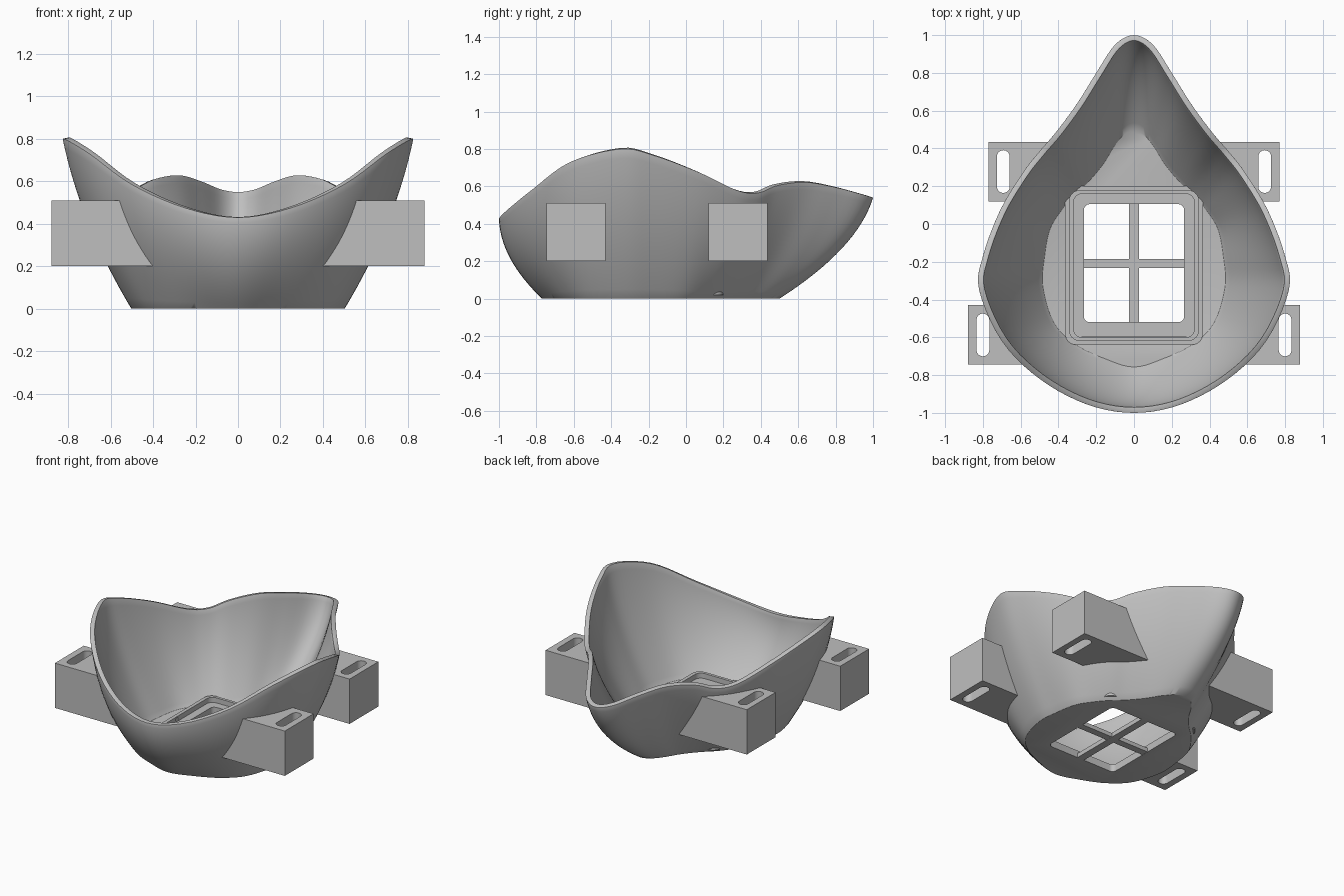
import bpy, bmesh, math
from mathutils import Vector

cube = bpy.data.objects.get("Cube")
if cube:
    bpy.data.objects.remove(cube, do_unlink=True)

grey = bpy.data.materials.new("matte grey")
grey.use_nodes = True
colour = (0.52, 0.52, 0.52, 1)
grey.diffuse_color = colour
grey.node_tree.nodes["Principled BSDF"].inputs["Base Color"].default_value = colour


def make(name, bm):
    bmesh.ops.recalc_face_normals(bm, faces=bm.faces)
    mesh = bpy.data.meshes.new(name)
    bm.to_mesh(mesh)
    bm.free()
    obj = bpy.data.objects.new(name, mesh)
    bpy.context.collection.objects.link(obj)
    mesh.materials.append(grey)
    return obj


def apply(obj, mod):
    bpy.ops.object.select_all(action="DESELECT")
    bpy.context.view_layer.objects.active = obj
    obj.select_set(True)
    bpy.ops.object.modifier_apply(modifier=mod.name)


def cut(obj, cutter, keep=False):
    mod = obj.modifiers.new("cut", "BOOLEAN")
    mod.operation, mod.solver, mod.object = "DIFFERENCE", "EXACT", cutter
    apply(obj, mod)
    if not keep:
        bpy.data.objects.remove(cutter, do_unlink=True)


def smooth(obj, angle):
    bpy.ops.object.select_all(action="DESELECT")
    bpy.context.view_layer.objects.active = obj
    obj.select_set(True)
    bpy.ops.object.shade_smooth_by_angle(angle=math.radians(angle))


def rounded_prism(name, cx, cy, hx, hy, r, z0, z1, steps=6):
    bm = bmesh.new()
    ring = []
    for q, (sx, sy) in enumerate(((1, 1), (-1, 1), (-1, -1), (1, -1))):
        for i in range(steps + 1):
            a = (q + i / steps) * math.pi / 2
            ring.append(bm.verts.new((cx + sx * (hx - r) + r * math.cos(a),
                                      cy + sy * (hy - r) + r * math.sin(a), z0)))
    bmesh.ops.remove_doubles(bm, verts=ring, dist=1e-5)
    face = bm.faces.new(bm.verts)
    top = bmesh.ops.extrude_face_region(bm, geom=[face])["geom"]
    bmesh.ops.translate(bm, vec=(0, 0, z1 - z0),
                        verts=[v for v in top if isinstance(v, bmesh.types.BMVert)])
    return make(name, bm)


def box(name, x0, x1, y0, y1, z0, z1):
    bm = bmesh.new()
    bmesh.ops.create_cube(bm, size=1)
    for v in bm.verts:
        v.co = ((x0 + x1) / 2 + v.co.x * (x1 - x0), (y0 + y1) / 2 + v.co.y * (y1 - y0),
                (z0 + z1) / 2 + v.co.z * (z1 - z0))
    return make(name, bm)


# Half outline stations, front to back: rim x y z, base x y, outward bulge
stations = [
    (0, -1, .43, 0, -.77, .055), (.25, -.955, .475, .16, -.725, .05),
    (.5, -.82, .585, .32, -.65, .045), (.7, -.62, .73, .44, -.53, .045),
    (.82, -.35, .8, .5, -.33, .04), (.8, -.17, .765, .49, -.17, .04),
    (.71, .07, .675, .46, -.02, .04), (.59, .27, .58, .39, .09, .04),
    (.5, .385, .565, .33, .16, .04), (.41, .49, .605, .26, .225, .04),
    (.3, .64, .622, .18, .32, .045), (.2, .8, .595, .12, .415, .06),
    (.1, .95, .555, .06, .48, .08), (0, 1, .54, 0, .5, .085)]
mirrored = [(-s[0], s[1], s[2], -s[3], s[4], s[5]) for s in stations[-2:0:-1]]
loop = stations + mirrored


def spline(i, t):
    p = [loop[(i + k) % len(loop)] for k in (-1, 0, 1, 2)]
    return [.5 * (2 * b + (c - a) * t + (2 * a - 5 * b + 4 * c - d) * t * t
                  + (3 * b - a - 3 * c + d) * t ** 3) for a, b, c, d in zip(*p)]


columns = [spline(i, k / 5) for i in range(len(loop)) for k in range(5)]


def shell_mesh(name, capped):
    bm = bmesh.new()
    rows = 16
    rings = []
    for j in range(rows + 1):
        s = j / rows
        ring = []
        for rx, ry, rz, bx, by, bulge in columns:
            out = Vector((rx - bx, ry - by)).normalized() * bulge * 4 * s * (1 - s)
            ring.append(bm.verts.new((bx + (rx - bx) * s + out.x,
                                      by + (ry - by) * s + out.y, rz * s)))
        rings.append(ring)
    n = len(columns)
    for lo, hi in zip(rings, rings[1:]):
        for i in range(n):
            bm.faces.new((lo[i], lo[(i + 1) % n], hi[(i + 1) % n], hi[i]))
    bm.faces.new(rings[0][::-1])
    if capped:
        centre = bm.verts.new((0, -.1, .62))
        for i in range(n):
            bm.faces.new((rings[-1][i], rings[-1][(i + 1) % n], centre))
    return make(name, bm)


# Strap blocks, trimmed to the outside of the shell
volume = shell_mesh("shell_volume", True)
for side, sx in (("left", 1), ("right", -1)):
    for place, inner, outer, y0, y1, slot in (("front", .28, .88, -.745, -.43, .8),
                                              ("back", .1, .77, .12, .435, .692)):
        block = box(f"{place}_{side}_strap_block", *sorted((sx * inner, sx * outer)),
                    y0, y1, .2, .51)
        cut(block, rounded_prism("slot_cutter", sx * slot, (y0 + y1) / 2,
                                 .034, .113, .0339, .1, .6, 8))
        cut(block, volume, keep=True)
        smooth(block, 25)
bpy.data.objects.remove(volume, do_unlink=True)

# Cup shell with a wall, a softened lip and a window in the floor
shell = shell_mesh("mask_shell", False)
wall = shell.modifiers.new("wall", "SOLIDIFY")
wall.thickness, wall.offset, wall.use_even_offset = .03, -1, True
apply(shell, wall)
lip = shell.modifiers.new("lip", "BEVEL")
lip.width, lip.segments, lip.limit_method = .007, 2, "ANGLE"
lip.angle_limit = math.radians(50)
apply(shell, lip)
cut(shell, rounded_prism("window_cutter", 0, -.2075, .265, .3125, .03, -.1, .2))
smooth(shell, 40)

# Stepped filter frame standing on the floor
for name, hx, hy, z1 in (("frame_step", .365, .42, .045), ("frame_collar", .345, .4, .085)):
    ring = rounded_prism(name, 0, -.22, hx, hy, .06, .02, z1)
    cut(ring, rounded_prism("ring_cutter", 0, -.22, .32, .38, .045, -.1, .2))
    if name == "frame_collar":
        cut(ring, rounded_prism("notch_cutter", 0, -.21, .5, .012, .011, .055, .075))
    smooth(ring, 30)
inner = rounded_prism("frame_ledge", 0, -.2175, .322, .382, .045, .025, .05)
cut(inner, rounded_prism("ledge_cutter", 0, -.2075, .265, .3125, .03, -.1, .2))
smooth(inner, 30)

# Crossed window bars
box("long_bar", -.026, .026, -.525, .11, 0, .03)
box("cross_bar", -.27, .27, -.234, -.185, .001, .029)
